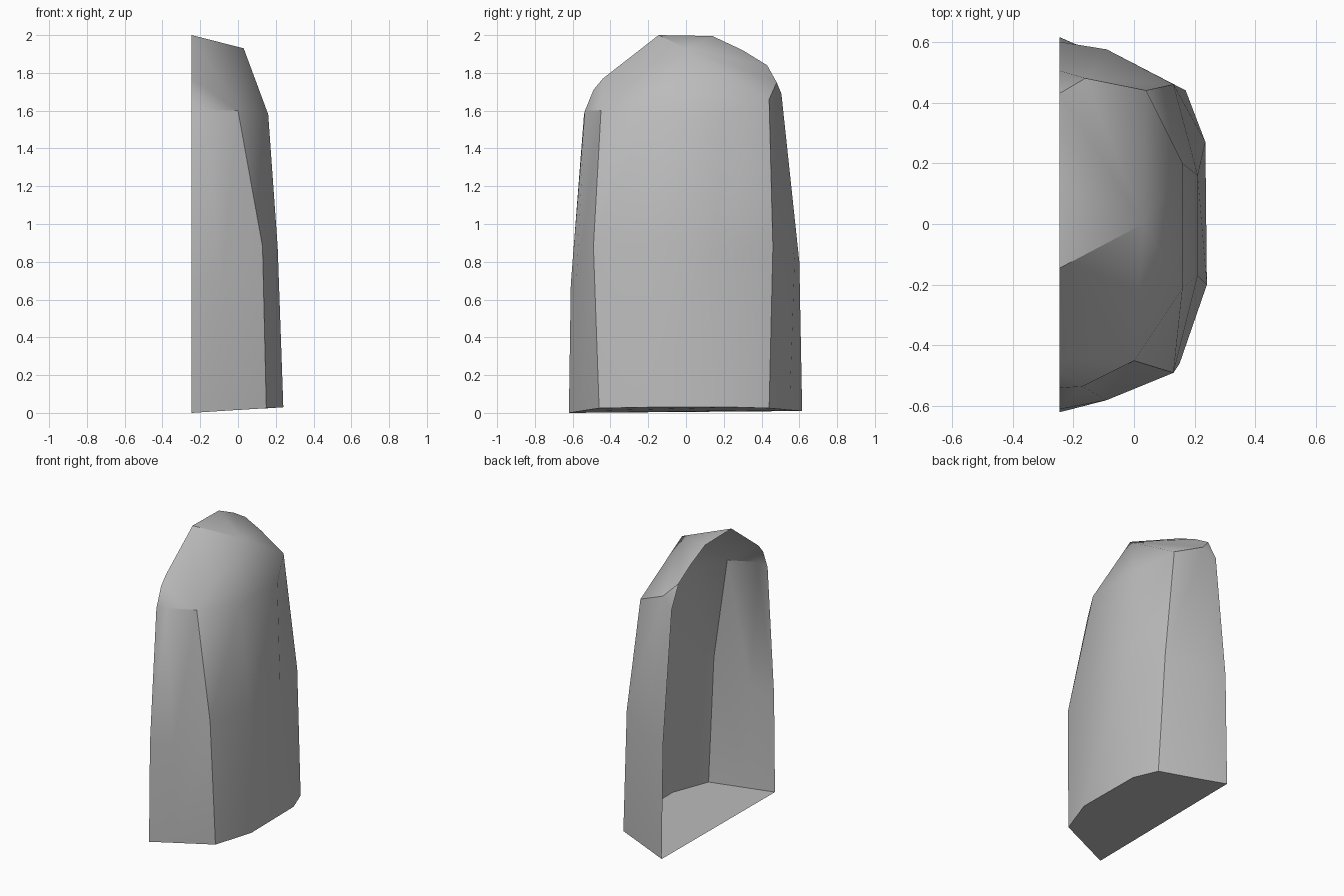
import bpy
import bmesh
import math

default_cube = bpy.data.objects.get("Cube")
if default_cube:
    bpy.data.objects.remove(default_cube, do_unlink=True)

OPEN_X = -0.245  # plane of the open side


def make_material(name, colour):
    material = bpy.data.materials.new(name)
    material.use_nodes = True
    material.diffuse_color = colour
    shader = next(n for n in material.node_tree.nodes if n.type == "BSDF_PRINCIPLED")
    shader.inputs["Base Color"].default_value = colour
    shader.inputs["Roughness"].default_value = 0.8
    return material


def add_points(bm, points):
    return [bm.verts.new(point) for point in points]


def bridge_rings(bm, lower, upper):
    for i in range(len(lower) - 1):
        bm.faces.new((lower[i], lower[i + 1], upper[i + 1], upper[i]))


def build_shell(bm):
    # Cross-sections run from the front open edge, around +x, to the back open edge
    base = add_points(bm, [
        (OPEN_X, -.62, 0), (-.09, -.557, .01), (.15, -.46, .025), (.24, -.2, .03),
        (.235, .27, .03), (.17, .44, .025), (-.09, .548, .015), (OPEN_X, .615, .01)])
    waist = add_points(bm, [
        (OPEN_X, -.61, .68), (-.09, -.58, .7), (.13, -.49, .88), (.21, -.17, .88),
        (.21, .16, .88), (.13, .46, .88), (-.09, .575, .8), (OPEN_X, .6, .8)])
    shoulder = add_points(bm, [
        (OPEN_X, -.54, 1.58), (-.17, -.535, 1.6), (0, -.45, 1.6), (.16, -.21, 1.58),
        (.16, .2, 1.58), (.04, .44, 1.66), (-.16, .48, 1.75), (OPEN_X, .505, 1.69)])

    # Walls and floor
    bridge_rings(bm, base, waist)
    bridge_rings(bm, waist, shoulder)
    bm.faces.new(list(reversed(base)))

    # Faceted cap: a peak joined to the arched rim of the open side
    peak = bm.verts.new((.03, 0, 1.93))
    arch = [(-.49, 1.71), (-.44, 1.77), (-.145, 2), (.14, 1.995), (.3, 1.92), (.43, 1.84)]
    rim = add_points(bm, [(OPEN_X, y, z) for y, z in arch])
    front_mid, front_corner, back_mid = shoulder[1], shoulder[2], shoulder[-2]
    bm.faces.new((shoulder[0], front_mid, rim[0]))
    bm.faces.new((front_mid, rim[1], rim[0]))
    bm.faces.new((front_mid, front_corner, peak, rim[2], rim[1]))
    for i in range(2, len(shoulder) - 2):
        bm.faces.new((shoulder[i], shoulder[i + 1], peak))
    for i in range(2, len(rim) - 1):
        bm.faces.new((rim[i + 1], rim[i], peak))
    bm.faces.new((back_mid, rim[-1], peak))
    bm.faces.new((back_mid, shoulder[-1], rim[-1]))


# Half boulder, hollow and open on the -x side
mesh = bpy.data.meshes.new("half_rock_shell")
bm = bmesh.new()
build_shell(bm)
bm.to_mesh(mesh)
bm.free()
mesh.materials.append(make_material("stone_grey", (0.5, 0.5, 0.5, 1)))
rock = bpy.data.objects.new("half_rock_shell", mesh)
bpy.context.collection.objects.link(rock)

# Smooth facets with sharp corner creases
bpy.ops.object.select_all(action="DESELECT")
rock.select_set(True)
bpy.context.view_layer.objects.active = rock
bpy.ops.object.shade_smooth_by_angle(angle=math.radians(35))
